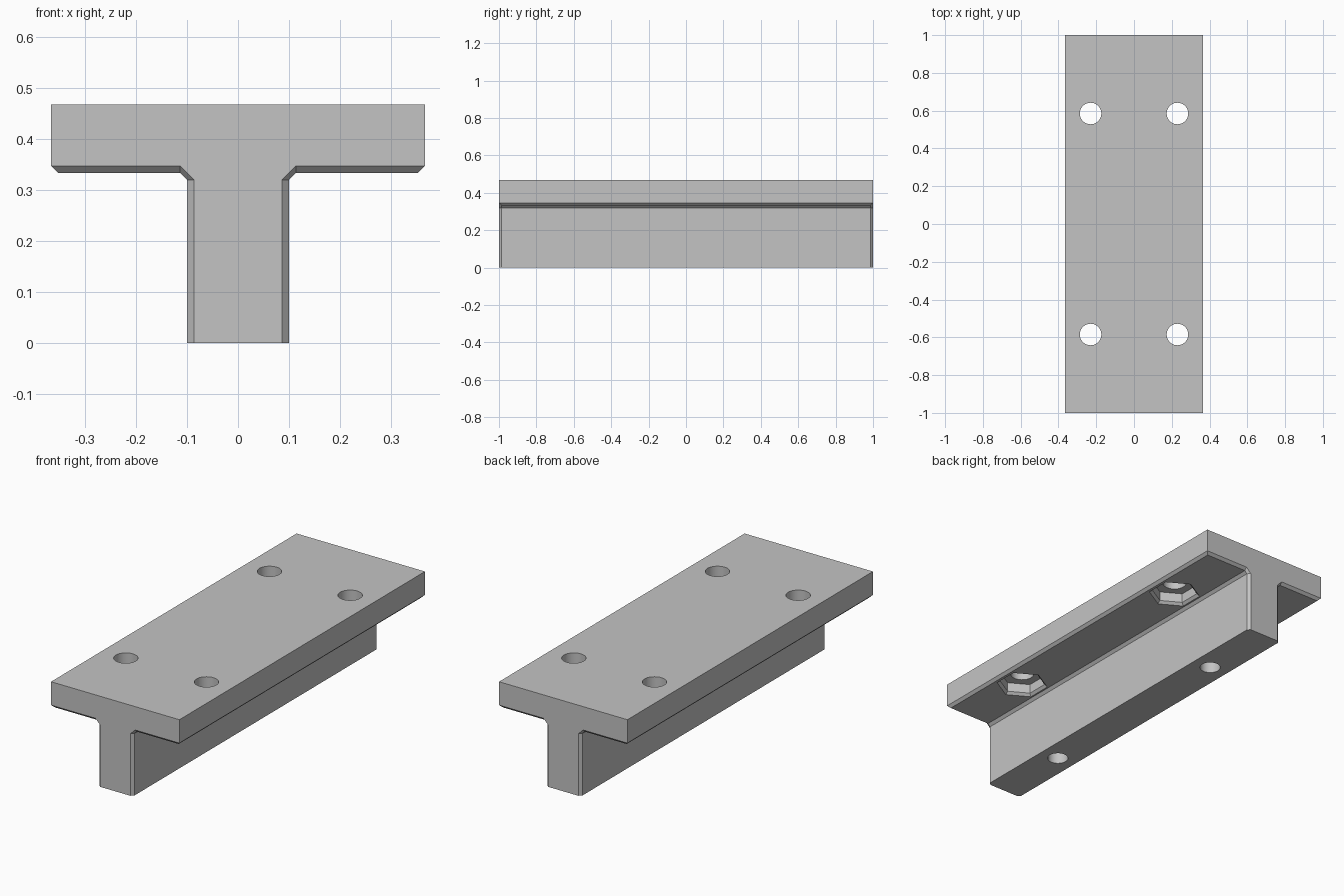
import bpy, bmesh
from math import cos, sin, pi, radians

cube = bpy.data.objects.get("Cube")
if cube:
    bpy.data.objects.remove(cube, do_unlink=True)

grey = bpy.data.materials.new("plain grey")
grey.use_nodes = True
colour = (0.55, 0.55, 0.55, 1)
grey.diffuse_color = colour
grey.node_tree.nodes["Principled BSDF"].inputs["Base Color"].default_value = colour


def loft(name, rings):
    """Skin a closed solid through rings of equal point count."""
    bm = bmesh.new()
    loops = [[bm.verts.new(p) for p in ring] for ring in rings]
    for a, b in zip(loops, loops[1:]):
        for i in range(len(a)):
            j = (i + 1) % len(a)
            bm.faces.new((a[i], a[j], b[j], b[i]))
    bm.faces.new(loops[0])
    bm.faces.new(loops[-1])
    bmesh.ops.remove_doubles(bm, verts=bm.verts, dist=1e-5)
    bmesh.ops.dissolve_degenerate(bm, edges=bm.edges, dist=1e-5)
    bmesh.ops.recalc_face_normals(bm, faces=bm.faces)
    mesh = bpy.data.meshes.new(name)
    bm.to_mesh(mesh)
    bm.free()
    mesh.materials.append(grey)
    obj = bpy.data.objects.new(name, mesh)
    bpy.context.collection.objects.link(obj)
    return obj


def circle(x, y, z, radius, sides):
    # First corner lies along y
    return [(x + radius * sin(2 * pi * i / sides),
             y + radius * cos(2 * pi * i / sides), z) for i in range(sides)]


def section(half, y):
    outline = half + [(-x, z) for x, z in reversed(half)]
    return [(x, y, z) for x, z in outline]


# T-shaped beam with chamfered lower edges and a small corner fillet
W, TOP, UNDER, C, STEM = 0.366, 0.467, 0.333, 0.0135, 0.10
middle = [(W, TOP), (W, UNDER + C), (W - C, UNDER),
          (STEM + C, UNDER), (STEM, UNDER - C), (STEM, 0)]
end = [(W, TOP), (W, UNDER + C), (W, UNDER + C),
       (STEM + C, UNDER + C), (STEM - C, UNDER - C), (STEM - C, 0)]
beam = loft("t_beam", [section(end, -1), section(middle, C - 1),
                       section(middle, 1 - C), section(end, 1)])


def cut(name, rings):
    cutter = loft(name, rings)
    cutter.hide_render = True
    mod = beam.modifiers.new(name, "BOOLEAN")
    mod.operation = "DIFFERENCE"
    mod.solver = "EXACT"
    mod.object = cutter
    bpy.context.view_layer.objects.active = beam
    bpy.ops.object.modifier_apply(modifier=mod.name)
    bpy.data.objects.remove(cutter, do_unlink=True)


HOLE_X, HOLE_Y, NUT = 0.23, 0.585, 0.112
for y in (-HOLE_Y, HOLE_Y):
    for x in (-HOLE_X, HOLE_X):
        # Hexagonal nut pocket with flared mouth
        cut("nut_pocket", [circle(x, y, UNDER - 0.006, NUT + C + 0.006, 6),
                           circle(x, y, UNDER + C, NUT, 6),
                           circle(x, y, UNDER + 0.062, NUT, 6)])
        # Bolt hole through the flange
        cut("bolt_hole", [circle(x, y, 0.25, 0.057, 40),
                          circle(x, y, 0.6, 0.057, 40)])
    # Blind hole in the foot of the stem
    cut("foot_hole", [circle(0, y, -0.1, 0.05, 40),
                      circle(0, y, 0.27, 0.05, 40)])

bpy.ops.object.select_all(action="DESELECT")
beam.select_set(True)
bpy.context.view_layer.objects.active = beam
bpy.ops.object.shade_smooth_by_angle(angle=radians(25))
